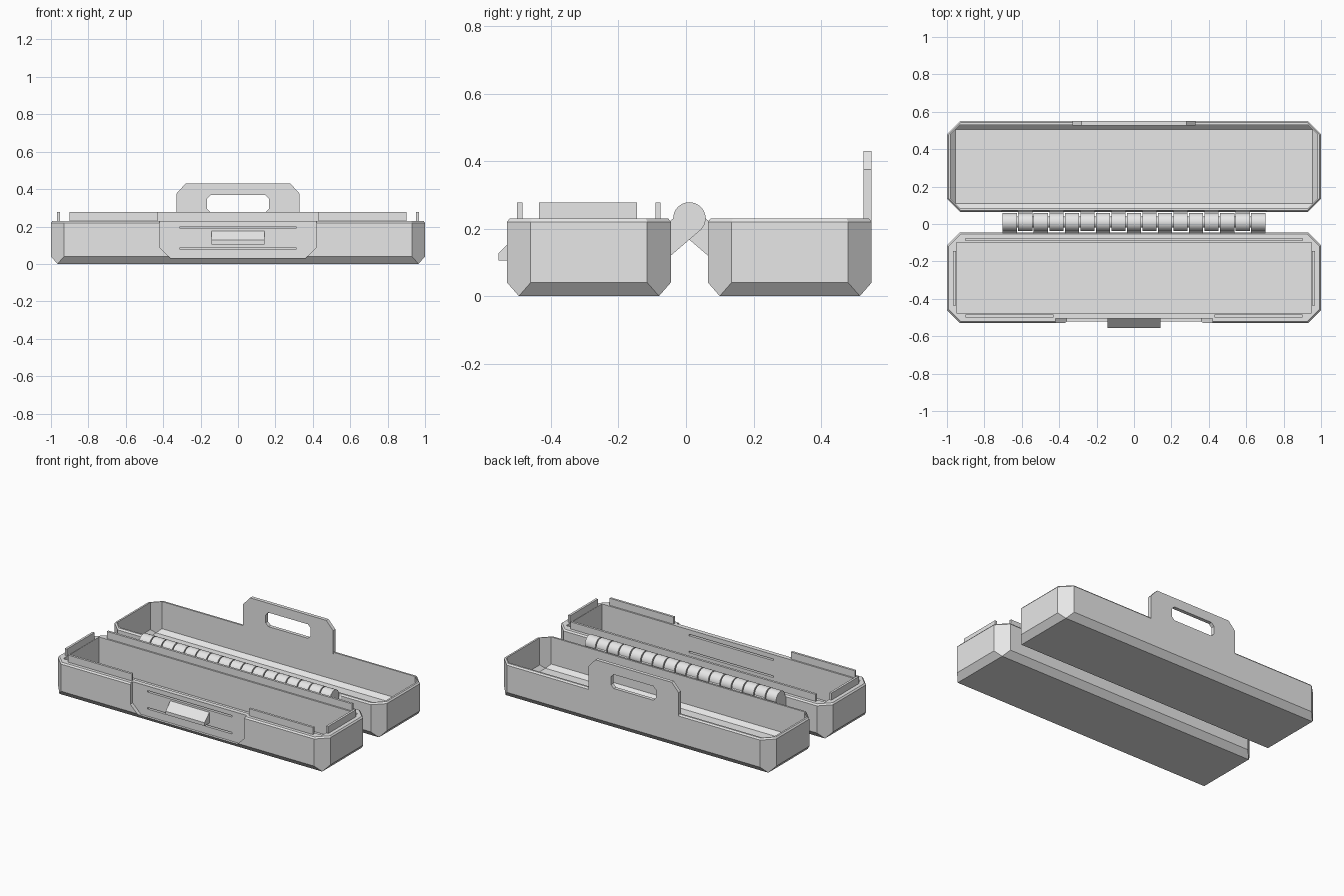
import bpy, bmesh, math
from mathutils import Vector

old = bpy.data.objects.get("Cube")
if old:
    bpy.data.objects.remove(old, do_unlink=True)

GREY = (0.8, 0.8, 0.8, 1)
mat = bpy.data.materials.new("plain_grey")
mat.use_nodes = True
mat.diffuse_color = GREY
mat.node_tree.nodes["Principled BSDF"].inputs["Base Color"].default_value = GREY


def finish(name, bm):
    bmesh.ops.remove_doubles(bm, verts=bm.verts, dist=0.0001)
    bmesh.ops.recalc_face_normals(bm, faces=bm.faces)
    me = bpy.data.meshes.new(name)
    bm.to_mesh(me)
    bm.free()
    me.materials.append(mat)
    ob = bpy.data.objects.new(name, me)
    bpy.context.collection.objects.link(ob)
    return ob


def add_prism(bm, pts, axis, a, b):
    """Extrude a 2D outline along x (points are y, z) or y (points are x, z)."""
    def place(p, t):
        return (t, p[0], p[1]) if axis == "x" else (p[0], t, p[1])
    face = bm.faces.new([bm.verts.new(place(p, a)) for p in pts])
    new = bmesh.ops.extrude_face_region(bm, geom=[face])["geom"]
    shift = Vector((b - a, 0, 0)) if axis == "x" else Vector((0, b - a, 0))
    bmesh.ops.translate(bm, vec=shift, verts=[v for v in new if isinstance(v, bmesh.types.BMVert)])


def prism(name, pts, axis, a, b):
    bm = bmesh.new()
    add_prism(bm, pts, axis, a, b)
    return finish(name, bm)


def rect(u0, u1, v0, v1):
    return [(u0, v0), (u1, v0), (u1, v1), (u0, v1)]


def clipped_rect(hu, v0, v1, c):
    return [(-hu + c, v0), (hu - c, v0), (hu, v0 + c), (hu, v1 - c),
            (hu - c, v1), (-hu + c, v1), (-hu, v1 - c), (-hu, v0 + c)]


def cut(target, cutter):
    cutter.hide_render = True
    mod = target.modifiers.new("cut", "BOOLEAN")
    mod.operation = "DIFFERENCE"
    mod.solver = "EXACT"
    mod.object = cutter
    bpy.context.view_layer.objects.active = target
    bpy.ops.object.modifier_apply(modifier=mod.name)
    bpy.data.objects.remove(cutter, do_unlink=True)


def tray(name, cy, rings):
    """Loft clipped-corner rings (half x, half y, corner cut, z) into an open box."""
    bm = bmesh.new()
    loops = []
    for hx, hy, c, z in rings:
        pts = clipped_rect(hx, -hy, hy, c)
        loops.append([bm.verts.new((x, cy + y, z)) for x, y in pts])
    for lo, hi in zip(loops, loops[1:]):
        for i in range(8):
            j = (i + 1) % 8
            bm.faces.new((lo[i], lo[j], hi[j], hi[i]))
    bm.faces.new(loops[0])
    bm.faces.new(loops[-1])
    return finish(name, bm)


# Trays: same outer shell, different cavities
HY, TOP = 0.2425, 0.23
FRONT_Y, BACK_Y = -0.2875, 0.3075
shell = [(0.965, HY - 0.035, 0, 0), (1, HY, 0.07, 0.04), (1, HY, 0.07, 0.22),
         (0.992, HY - 0.008, 0.066, TOP)]
front_tray = tray("front_tray", FRONT_Y, shell + [
    (0.95, 0.1875, 0.0, TOP), (0.95, 0.1875, 0.0, 0.025)])
back_tray = tray("back_tray", BACK_Y, shell + [
    (0.98, HY - 0.02, 0.05, TOP), (0.98, HY - 0.02, 0.05, 0.05),
    (0.955, HY - 0.045, 0, 0.025)])

# Hinge layout
HINGE_Y, HINGE_Z, R = 0.01, 0.23, 0.048
COUNT, PITCH = 17, 0.083
centres = [(i - (COUNT - 1) / 2) * PITCH for i in range(COUNT)]


def arc(radius, start, end, steps):
    return [(HINGE_Y + radius * math.cos(math.radians(start + (end - start) * i / steps)),
             HINGE_Z + radius * math.sin(math.radians(start + (end - start) * i / steps)))
            for i in range(steps + 1)]


# Clearance scoops in each rim opposite the other tray's knuckles
for body, parity in ((front_tray, 1), (back_tray, 0)):
    bm = bmesh.new()
    for x in centres[parity::2]:
        add_prism(bm, arc(0.062, 0, 345, 23), "x", x - 0.045, x + 0.045)
    cut(body, finish("scoop_cutter", bm))

# Recess in the front wall where the handle nests, with two slits around the catch
PANEL_Y = -0.505
cut(front_tray, prism("recess_cutter", [(-0.36, 0.03), (0.36, 0.03), (0.42, 0.09),
                                        (0.42, 0.3), (-0.42, 0.3), (-0.42, 0.09)],
                      "y", -0.6, PANEL_Y))
for z in (0.083, 0.195):
    cut(front_tray, prism("slit_cutter", rect(-0.31, 0.31, z - 0.005, z + 0.005),
                          "y", -0.6, -0.44))

# Catch wedge
prism("latch_catch", [(PANEL_Y + 0.01, 0.105), (-0.555, 0.105), (-0.555, 0.127),
                      (PANEL_Y, 0.177), (PANEL_Y + 0.01, 0.177)], "x", -0.143, 0.143)

# Sealing ribs standing on the front tray's rim
RIB = rect(-0.9, 0.9, 0.226, 0.277)
prism("rear_rib", RIB, "y", -0.09, -0.075)
for side, s in (("left", 1), ("right", -1)):
    lo, hi = sorted((s * 0.43, s * 0.9))
    prism(side + "_front_rib", rect(lo, hi, 0.226, 0.277), "y", -0.5, -0.485)
    lo, hi = sorted((s * 0.952, s * 0.967))
    prism(side + "_end_rib", rect(-0.435, -0.145, 0.226, 0.277), "x", lo, hi)

# Carrying handle on the back tray
handle = prism("handle", [(-0.33, 0.22), (0.33, 0.22), (0.33, 0.375), (0.28, 0.43),
                          (-0.28, 0.43), (-0.33, 0.375)], "y", 0.526, 0.55)
cut(handle, prism("grip_cutter", clipped_rect(0.165, 0.275, 0.368, 0.02), "y", 0.5, 0.6))

# Hinge knuckles: a barrel with a 45 degree gusset down to the tray wall
wall = -0.045
foot = HINGE_Z - R * math.sqrt(2) - (HINGE_Y - wall) + 0.014
profile = arc(R, -45, 180, 20) + [(wall - 0.008, HINGE_Z - 0.012), (wall - 0.008, foot - 0.008)]
mirrored = [(2 * HINGE_Y - y, z) for y, z in profile]
smooth = []
for name, pts, parity in (("front_knuckles", profile, 0), ("back_knuckles", mirrored, 1)):
    bm = bmesh.new()
    for x in centres[parity::2]:
        add_prism(bm, pts, "x", x - 0.038, x + 0.038)
    smooth.append(finish(name, bm))
smooth.append(prism("hinge_pin", arc(0.03, 0, 345, 23), "x", -0.7, 0.7))

bpy.ops.object.select_all(action="DESELECT")
for ob in smooth:
    ob.select_set(True)
bpy.context.view_layer.objects.active = smooth[0]
bpy.ops.object.shade_smooth_by_angle(angle=math.radians(30))
